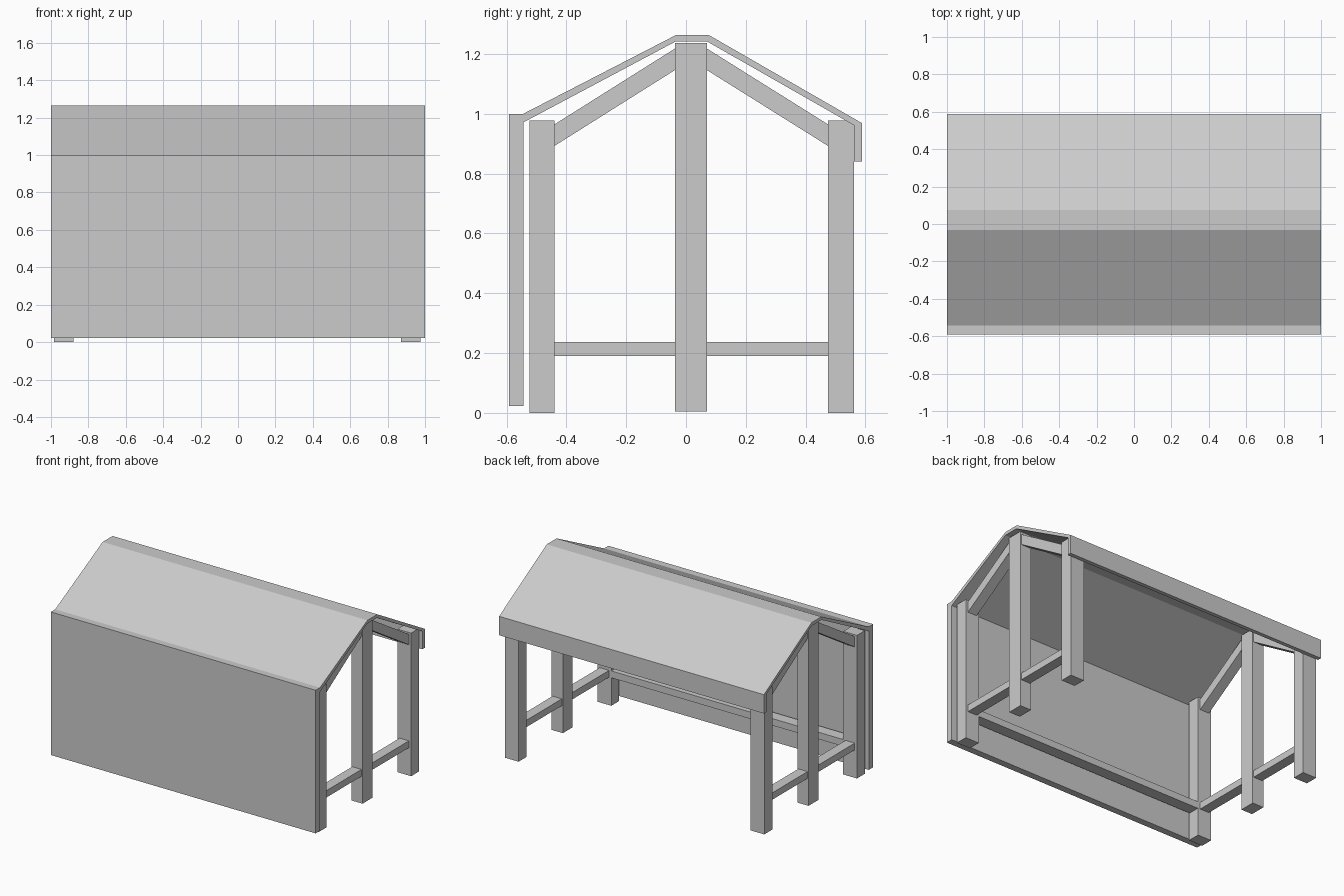
import bpy, bmesh

if "Cube" in bpy.data.objects:
    bpy.data.objects.remove(bpy.data.objects["Cube"])


def extrude_yz(name, profile, x0, x1):
    """Solid made by sweeping a y-z outline along x."""
    bm = bmesh.new()
    face = bm.faces.new([bm.verts.new((x0, y, z)) for y, z in profile])
    ext = bmesh.ops.extrude_face_region(bm, geom=[face])
    bmesh.ops.translate(bm, vec=(x1 - x0, 0, 0),
                        verts=[g for g in ext["geom"] if isinstance(g, bmesh.types.BMVert)])
    bmesh.ops.recalc_face_normals(bm, faces=bm.faces)
    mesh = bpy.data.meshes.new(name)
    bm.to_mesh(mesh)
    bm.free()
    obj = bpy.data.objects.new(name, mesh)
    bpy.context.collection.objects.link(obj)
    return obj


def box(name, x, y, z):
    return extrude_yz(name, [(y[0], z[0]), (y[1], z[0]), (y[1], z[1]), (y[0], z[1])], *x)


# Front wall, pitched roof and rear fascia as one bent shell
extrude_yz("wall_and_roof", [
    (-0.591, 0.023), (-0.591, 1.0), (-0.544, 1.0), (-0.032, 1.264), (0.075, 1.264),
    (0.588, 0.969), (0.588, 0.84), (0.561, 0.84), (0.561, 0.962), (0.070, 1.242),
    (-0.034, 1.242), (-0.544, 0.971), (-0.544, 0.023)], -1, 1)

# One timber frame at each end
front, mid, rear = (-0.524, -0.439), (-0.037, 0.070), (0.474, 0.561)
for side, cx in (("left", -0.932), ("right", 0.924)):
    def span(w):
        return (cx - w / 2, cx + w / 2)

    box(f"{side}_front_post", span(0.104), front, (0, 0.977))
    box(f"{side}_rear_post", span(0.104), rear, (0, 0.977))
    box(f"{side}_ridge_post", span(0.085), mid, (0.005, 1.236))

    # Low cross rails and sloping rafters between the posts
    for end, outer, inner in (("front", front[1], mid[0]), ("rear", rear[0], mid[1])):
        box(f"{side}_{end}_low_rail", span(0.07), sorted((outer, inner)), (0.19, 0.237))
        extrude_yz(f"{side}_{end}_rafter", [
            (outer, 0.893), (inner, 1.146), (inner, 1.218), (outer, 0.965)], *span(0.07))

# Long rail joining the front posts
box("front_long_rail", (-0.88, 0.872), (-0.52, -0.441), (0.19, 0.237))
